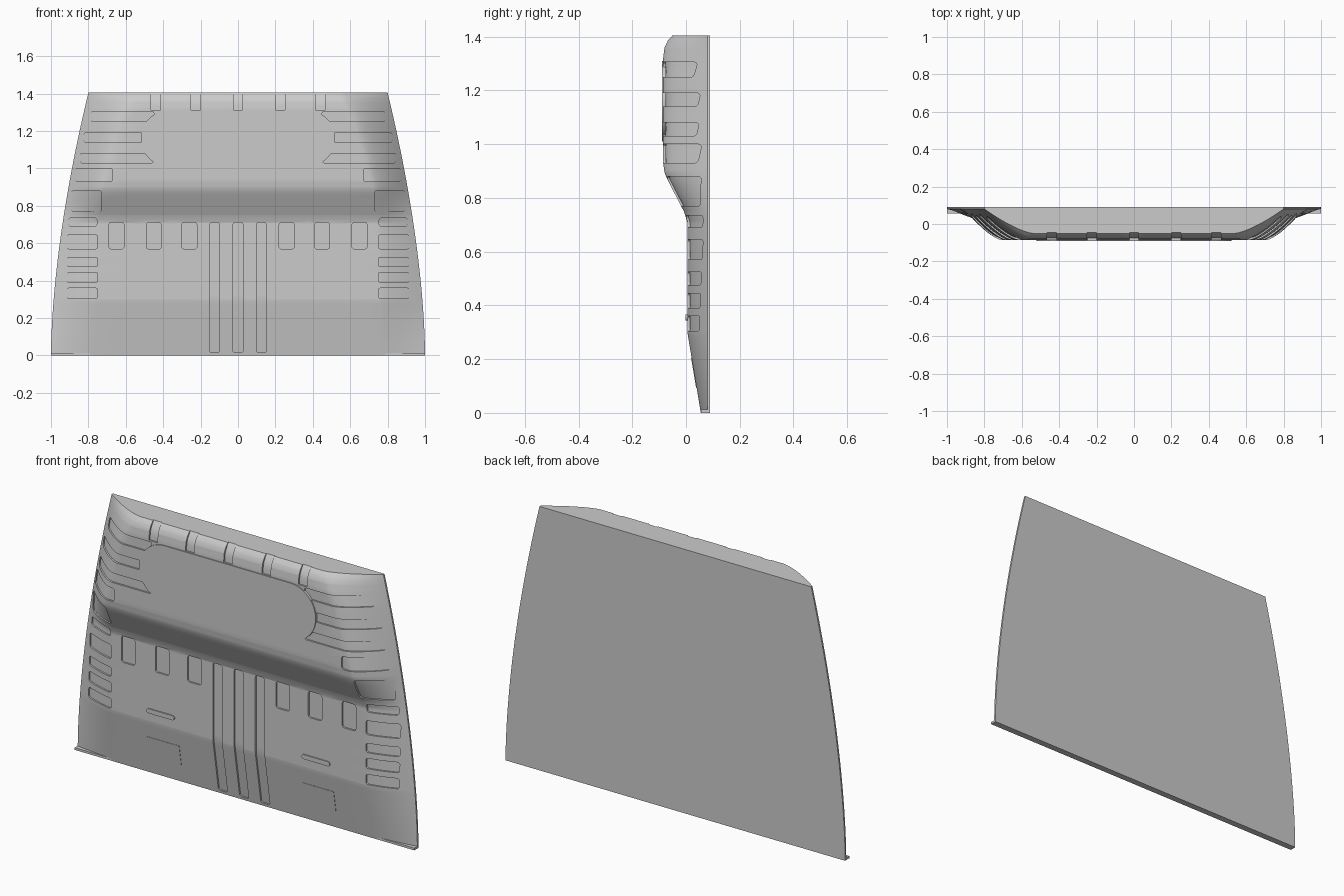
import bpy, bmesh, math

if "Cube" in bpy.data.objects:
    bpy.data.objects.remove(bpy.data.objects["Cube"])

TOP = 1.405
BACK = 0.09
# centre-line profile (z, y) and start of the side slope (z, x)
PROFILE = [(0, .055), (.3, .005), (.71, .005), (.75, -.008), (.87, -.070), (.895, -.080),
           (.93, -.085), (1.32, -.085), (1.36, -.080), (1.385, -.068), (TOP, -.050)]
SHOULDER = [(0, .76), (.7, .75), (.9, .72), (1.05, .68), (1.25, .62), (TOP, .54)]


def lerp(table, z):
    if z <= table[0][0]:
        return table[0][1]
    for (z0, a), (z1, b) in zip(table, table[1:]):
        if z <= z1:
            return a + (b - a) * (z - z0) / (z1 - z0)
    return table[-1][1]


def half_width(z):
    return 1 - .2 * (max(0, min(z, TOP)) / TOP) ** 1.7


def surf(x, z):
    """Depth (y) of the panel's front surface."""
    w, s = half_width(z), lerp(SHOULDER, z)
    t = max(0, min(1, (w - abs(x)) / (w - s)))
    return .08 - (.08 - lerp(PROFILE, z)) * (1 - (1 - t) ** 1.4)


def add_solid(bm, grid, front, back):
    """Closed solid over a grid of (x, z) points between two depth functions."""
    F = [[bm.verts.new((x, front(x, z), z)) for x, z in r] for r in grid]
    B = [[bm.verts.new((x, back(x, z), z)) for x, z in r] for r in grid]
    n, m = len(grid), len(grid[0])
    faces = []
    for i in range(n - 1):
        for j in range(m - 1):
            for G in (F, B):
                faces.append(bm.faces.new((G[i][j], G[i + 1][j], G[i + 1][j + 1], G[i][j + 1])))
    rim = ([(i, 0) for i in range(n)] + [(n - 1, j) for j in range(1, m)] +
           [(i, m - 1) for i in range(n - 2, -1, -1)] + [(0, j) for j in range(m - 2, 0, -1)])
    for (a, b), (c, d) in zip(rim, rim[1:] + rim[:1]):
        faces.append(bm.faces.new((F[a][b], F[c][d], B[c][d], B[a][b])))
    bmesh.ops.recalc_face_normals(bm, faces=faces)


def rounded(x0, x1, z0, z1, r, nx=10, nz=6, corner=5):
    """Grid of points filling a rounded rectangle."""
    r = min(r, (z1 - z0) * .499, (x1 - x0) * .499)
    arc = [(r * (1 - math.cos(a)), r * (1 - math.sin(a)))
           for a in [k * math.pi / 2 / corner for k in range(corner + 1)]]
    cols = [(x0 + d, i) for d, i in arc]
    cols += [(x0 + r + (x1 - x0 - 2 * r) * k / nx, 0) for k in range(1, nx)]
    cols += [(x1 - d, i) for d, i in reversed(arc)]
    return [[(x, z0 + i + (z1 - z0 - 2 * i) * k / nz) for k in range(nz + 1)] for x, i in cols]


def flip(grid):
    return [[(-x, z) for x, z in r] for r in grid]


def make(name, bm):
    me = bpy.data.meshes.new(name)
    bm.to_mesh(me)
    bm.free()
    ob = bpy.data.objects.new(name, me)
    bpy.context.collection.objects.link(ob)
    return ob


def smooth(ob):
    bpy.ops.object.select_all(action='DESELECT')
    ob.select_set(True)
    bpy.context.view_layer.objects.active = ob
    bpy.ops.object.shade_smooth_by_angle(angle=math.radians(25))


# main panel
zs = sorted({round(TOP * k / 56, 4) for k in range(57)} | {p[0] for p in PROFILE})
grid = []
for z in zs:
    s, w = lerp(SHOULDER, z), half_width(z)
    side = [s + (w - s) * k / 14 for k in range(15)]
    grid.append([(x, z) for x in [-v for v in reversed(side)] +
                 [s * (k / 6 - 1) for k in range(1, 12)] + side])
bm = bmesh.new()
add_solid(bm, grid, surf, lambda x, z: BACK)
panel = make("panel", bm)

# recesses: mirrored slots and pockets, then centred grooves
mirrored = [(.755, .905, .69, .735), (.75, .915, .57, .645), (.75, .915, .475, .525),
            (.75, .915, .39, .445), (.75, .915, .305, .36), (.73, .89, .77, .88),
            (.67, .87, .93, 1.0), (.45, .845, 1.03, 1.08), (.45, .825, 1.14, 1.19),
            (.45, .785, 1.25, 1.305)]
mirrored += [(c - .04, c + .04, .57, .71) for c in (.26, .45, .65)]
mirrored += [(.098, .152, .015, .71)]
mirrored += [(c - .025, c + .025, 1.312, 1.43) for c in (.225, .44)]
centred = [(-.027, .027, .015, .71), (-.025, .025, 1.312, 1.43)]
bm = bmesh.new()
for rect in mirrored + centred:
    tall = rect[3] - rect[2]
    g = rounded(*rect, r=.001 if rect[3] > TOP else .012, nz=max(6, int(tall / .025)))
    for h in ([g, flip(g)] if rect in mirrored else [g]):
        add_solid(bm, h, lambda x, z: surf(x, z) - .08, lambda x, z: surf(x, z) + .009)
cutter = make("recess_cutter", bm)
cutter.hide_render = True
mod = panel.modifiers.new("recesses", 'BOOLEAN')
mod.operation, mod.solver, mod.object = 'DIFFERENCE', 'EXACT', cutter
bpy.context.view_layer.objects.active = panel
bpy.ops.object.modifier_apply(modifier=mod.name)
bpy.data.objects.remove(cutter)
smooth(panel)

# raised oval plate
bm = bmesh.new()
add_solid(bm, rounded(-.52, .52, 1.01, 1.31, .15, corner=14),
          lambda x, z: -.09, lambda x, z: -.06)
smooth(make("oval_plate", bm))

# raised bars and low rectangular plates on both sides
for name, rect, r, h in (("bar", (.375, .54, .343, .367), .012, .006),
                         ("low_plate", (.36, .55, .095, .205), .004, .002)):
    for side in ("right", "left"):
        g = rounded(*rect, r)
        bm = bmesh.new()
        add_solid(bm, g if side == "right" else flip(g),
                  lambda x, z: surf(x, z) - h, lambda x, z: surf(x, z) + .01)
        smooth(make(f"{name}_{side}", bm))

# bottom lip
bm = bmesh.new()
add_solid(bm, [[(-1, 0), (-1, .012)], [(1, 0), (1, .012)]],
          lambda x, z: .055, lambda x, z: BACK)
make("bottom_lip", bm)
